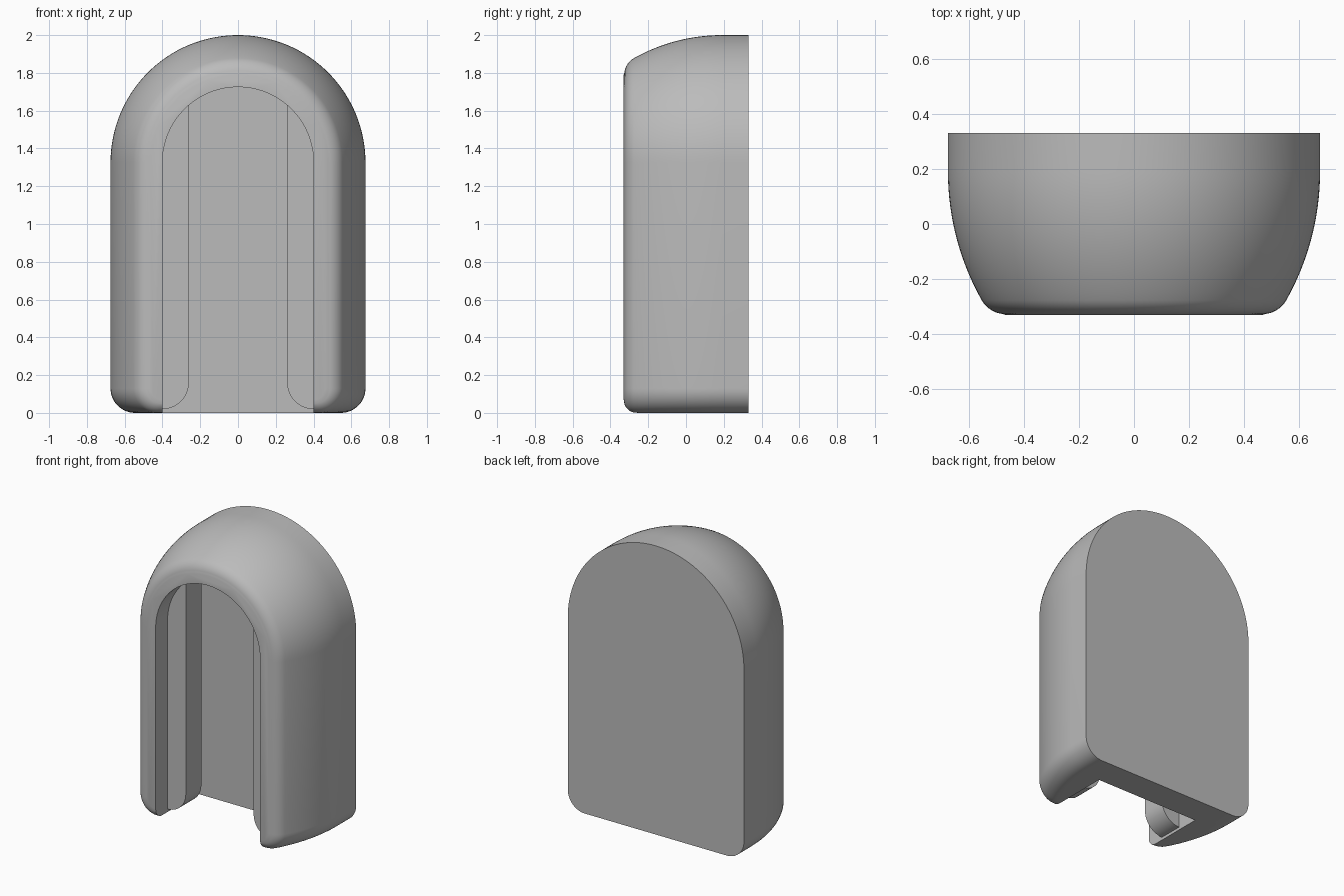
import bpy, bmesh, math

if "Cube" in bpy.data.objects:
    bpy.data.objects.remove(bpy.data.objects["Cube"], do_unlink=True)

grey = bpy.data.materials.new("plain grey")
grey.use_nodes = True
COLOUR = (0.5, 0.5, 0.5, 1)
grey.diffuse_color = COLOUR
grey.node_tree.nodes["Principled BSDF"].inputs["Base Color"].default_value = COLOUR

FRONT, BACK = -0.33, 0.33
SPRING = 1.325      # height where the arch begins
WIDTH = 0.675       # outer half width
SLOT = 0.40         # channel half width


def arc(cx, cz, r, a0, a1, n):
    """Points along an arc, angles in degrees."""
    steps = [math.radians(a0 + (a1 - a0) * i / n) for i in range(n + 1)]
    return [(cx + r * math.cos(a), cz + r * math.sin(a)) for a in steps]


def arch(w, bottom, corner):
    """Round-topped outline with rounded lower corners."""
    return (arc(0, SPRING, w, 0, 180, 64)
            + arc(corner - w, bottom + corner, corner, 180, 270, 12)
            + arc(w - corner, bottom + corner, corner, 270, 360, 12))


def loft(name, sections):
    """Skin a list of (y, outline) sections and cap both ends."""
    bm = bmesh.new()
    rings = [[bm.verts.new((x, y, z)) for x, z in pts] for y, pts in sections]
    for a, b in zip(rings, rings[1:]):
        for i in range(len(a)):
            j = (i + 1) % len(a)
            bm.faces.new((a[i], a[j], b[j], b[i]))
    bm.faces.new(rings[0])
    bm.faces.new(rings[-1])
    bmesh.ops.recalc_face_normals(bm, faces=bm.faces)
    me = bpy.data.meshes.new(name)
    bm.to_mesh(me)
    bm.free()
    me.materials.append(grey)
    ob = bpy.data.objects.new(name, me)
    bpy.context.collection.objects.link(ob)
    return ob


def smooth(ob):
    bpy.ops.object.select_all(action='DESELECT')
    ob.select_set(True)
    bpy.context.view_layer.objects.active = ob
    bpy.ops.object.shade_smooth_by_angle(angle=math.radians(30))


# Side curve of the shell: straight, then a wide bow, then the front fillet
BOW, BOW_START, FILLET = 0.95, 0.19, 0.10
side = [(BACK, WIDTH)]
lean = math.asin((BOW_START + 0.276) / BOW)
for i in range(17):
    a = lean * i / 16
    side.append((BOW_START - BOW * math.sin(a), WIDTH - BOW * (1 - math.cos(a))))
end_y, end_w = side[-1]
for i in range(1, 11):
    a = lean + (math.pi / 2 - lean) * i / 10
    side.append((end_y - FILLET * (math.sin(a) - math.sin(lean)),
                 end_w - FILLET * (math.cos(lean) - math.cos(a))))
side[-1] = (FRONT, side[-1][1])

# Shell
EDGE = 0.07
sections = []
for y, w in side:
    d = max(0, min(EDGE, FRONT + EDGE - y))
    lift = EDGE - math.sqrt(max(0, EDGE ** 2 - d ** 2))
    sections.append((y, arch(w, lift, 0.13 - lift)))
shell = loft("shell", sections)

# Channel open at the front and the bottom
outline = arc(0, SPRING, SLOT, 0, 180, 64) + [(-SLOT, -0.3), (SLOT, -0.3)]
cutter = loft("channel_cutter", [(-0.6, outline), (0.13, outline)])
cut = shell.modifiers.new("channel", 'BOOLEAN')
cut.operation = 'DIFFERENCE'
cut.solver = 'EXACT'
cut.object = cutter
bpy.context.view_layer.objects.active = shell
bpy.ops.object.modifier_apply(modifier=cut.name)
cutter.hide_render = True
cutter.hide_viewport = True
smooth(shell)

# Guide rails standing off the channel's back wall
INNER, SINK = 0.26, 0.41
top = math.degrees(math.acos(INNER / SINK))
for label, s in (("left", 1), ("right", -1)):
    pts = (arc(0, SPRING, SINK, 0, top, 16)
           + arc(SLOT, 0.16, SLOT - INNER, 180, 270, 12) + [(SINK, 0.02)])
    pts = [(s * x, z) for x, z in pts]
    smooth(loft(label + "_guide_rail", [(-0.20, pts), (-0.03, pts)]))
